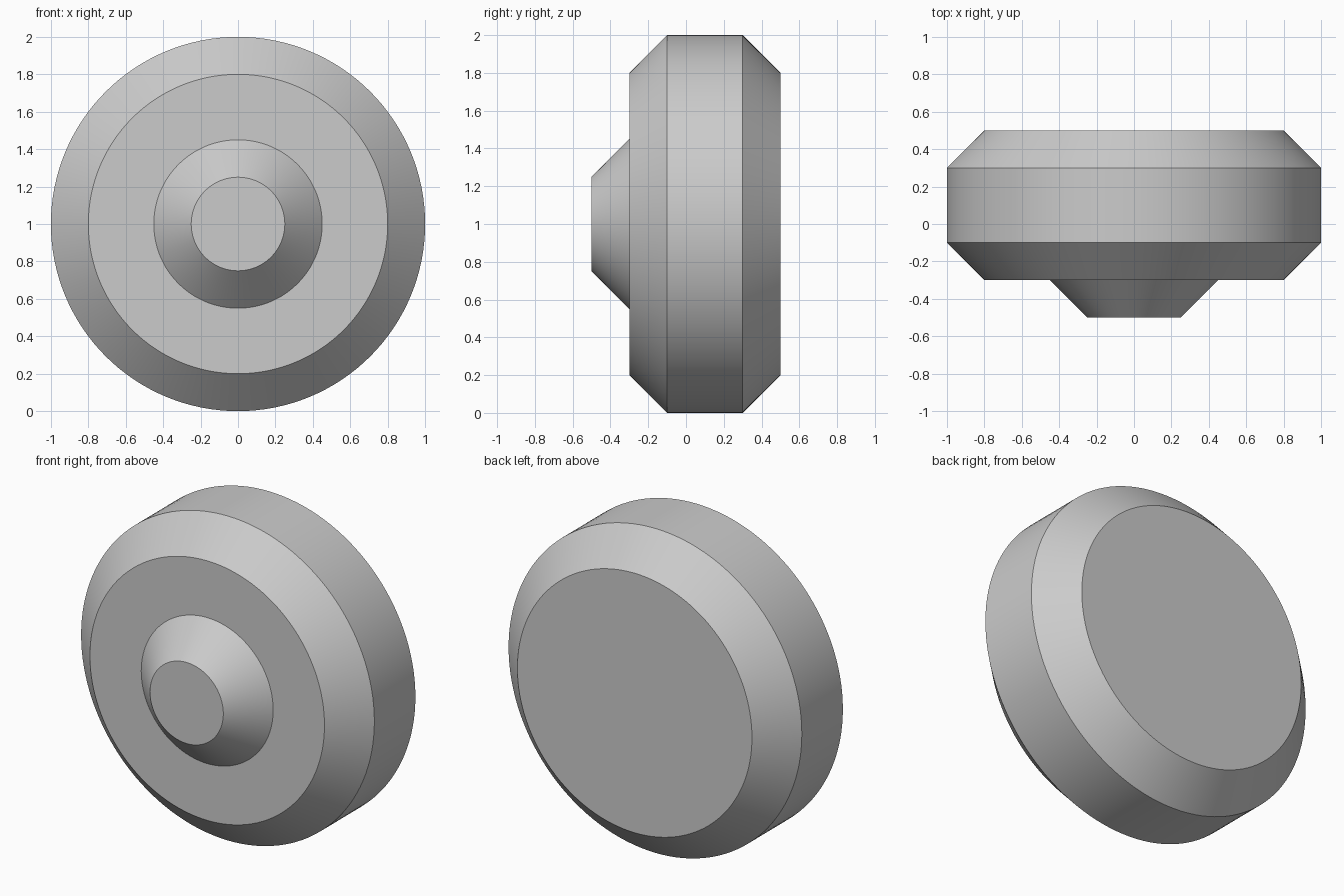
import bpy
import bmesh
from math import cos, sin, tau, radians

SEGMENTS = 128
AXIS_HEIGHT = 1.0

cube = bpy.data.objects.get("Cube")
if cube:
    bpy.data.objects.remove(cube, do_unlink=True)

# Plain grey material
grey = bpy.data.materials.new("light_grey")
grey.use_nodes = True
colour = (0.6, 0.6, 0.6, 1)
grey.diffuse_color = colour
grey.node_tree.nodes["Principled BSDF"].inputs["Base Color"].default_value = colour


def turned_part(name, profile, material):
    """Turn (radius, y) points around the y axis and cap both ends."""
    bm = bmesh.new()
    rings = []
    for radius, y in profile:
        angles = [tau * i / SEGMENTS for i in range(SEGMENTS)]
        rings.append([bm.verts.new((radius * cos(a), y, radius * sin(a)))
                      for a in angles])
    for near, far in zip(rings, rings[1:]):
        for i in range(SEGMENTS):
            j = (i + 1) % SEGMENTS
            bm.faces.new((near[i], near[j], far[j], far[i]))
    bm.faces.new(rings[0])
    bm.faces.new(rings[-1])
    bmesh.ops.recalc_face_normals(bm, faces=bm.faces)
    mesh = bpy.data.meshes.new(name)
    bm.to_mesh(mesh)
    bm.free()
    mesh.materials.append(material)
    part = bpy.data.objects.new(name, mesh)
    part.location.z = AXIS_HEIGHT
    bpy.context.collection.objects.link(part)
    return part


# Bevelled disc with a conical hub on its front, turned as one solid
disc = turned_part("disc_with_hub", [
    (0.25, -0.5), (0.45, -0.3),              # hub
    (0.8, -0.3), (1.0, -0.1),                # front face and bevel
    (1.0, 0.3), (0.8, 0.5),                  # rim and back bevel
], grey)

# Smooth round surfaces with crisp edges between them
bpy.ops.object.select_all(action="DESELECT")
disc.select_set(True)
bpy.context.view_layer.objects.active = disc
bpy.ops.object.shade_smooth_by_angle(angle=radians(30))
